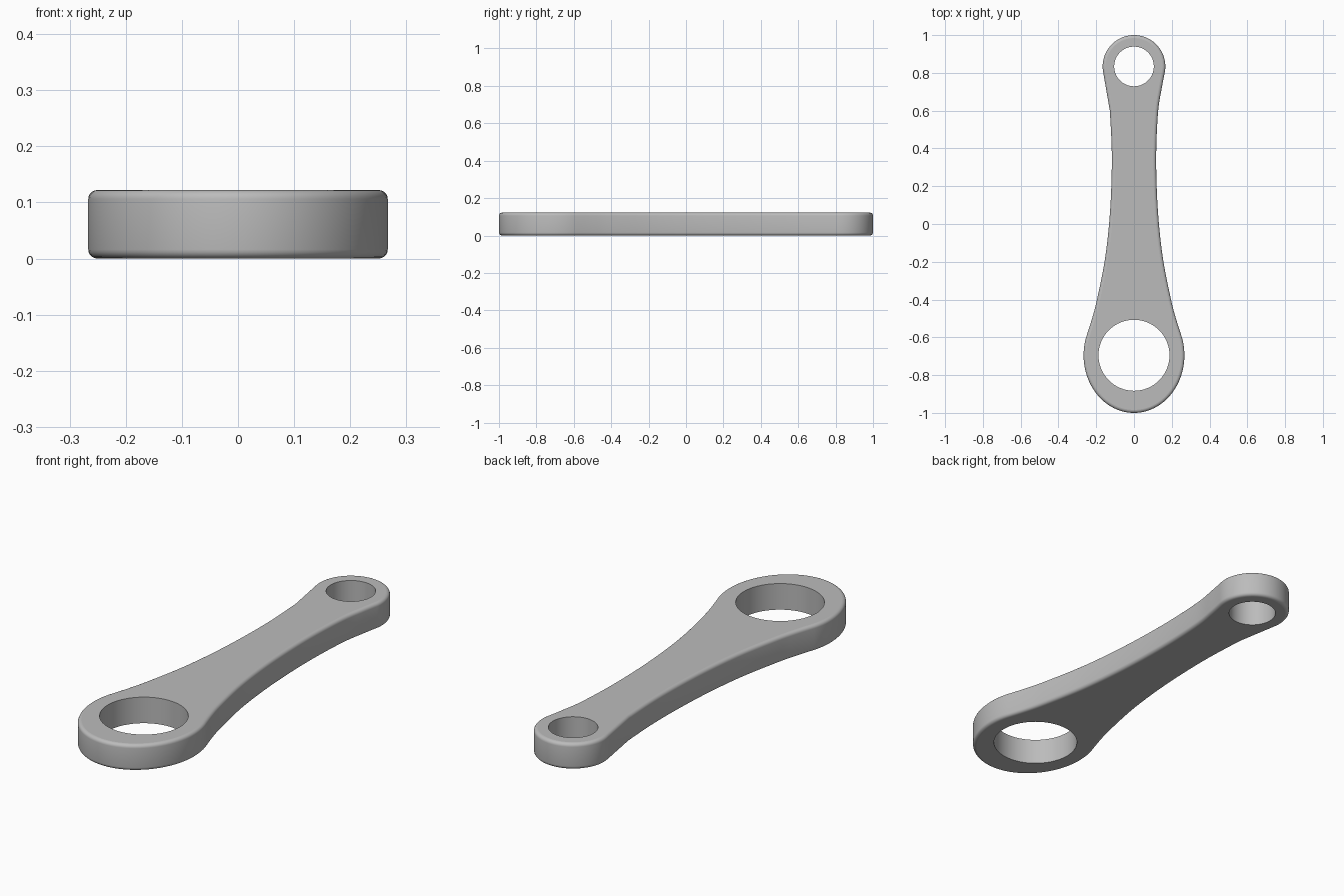
import bpy
import bmesh
from math import sin, cos, pi, radians
from mathutils import Vector

if "Cube" in bpy.data.objects:
    bpy.data.objects.remove(bpy.data.objects["Cube"], do_unlink=True)

HEIGHT = 0.122
ROUND = 0.016
BIG_Y, SMALL_Y = -0.695, 0.834
BIG_HOLE, SMALL_HOLE = 0.188, 0.105


def arc(cy, rx, ry, start, end, steps):
    """Points on an elliptical arc centred on the y axis."""
    angles = [radians(start + (end - start) * i / steps) for i in range(steps + 1)]
    return [Vector((rx * cos(a), cy + ry * sin(a))) for a in angles]


def spline(points, steps=6):
    """Smooth curve through the points."""
    pts = [points[0]] + points + [points[-1]]
    out = []
    for a, b, c, d in zip(pts, pts[1:], pts[2:], pts[3:]):
        for i in range(steps):
            t = i / steps
            out.append(0.5 * (2 * b + (c - a) * t + (2 * a - 5 * b + 4 * c - d) * t ** 2
                              + (3 * b - a - 3 * c + d) * t ** 3))
    return out + [points[-1]]


def inset(points, distance):
    """Move a counter-clockwise outline inward."""
    out = []
    for i, p in enumerate(points):
        tangent = (points[(i + 1) % len(points)] - points[i - 1]).normalized()
        out.append(p + Vector((-tangent.y, tangent.x)) * distance)
    return out


def add_ring(bm, points, z):
    return [bm.verts.new((p.x, p.y, z)) for p in points]


def bridge(bm, lower, upper):
    n = len(lower)
    for i in range(n):
        j = (i + 1) % n
        bm.faces.new((lower[i], lower[j], upper[j], upper[i])).smooth = True


# Outline: round big end, waisted shank, round small end
big_end = arc(BIG_Y, 0.267, 0.305, 162, 378, 56)
small_end = arc(SMALL_Y, 0.166, 0.166, -10, 190, 44)
waist = [Vector(p) for p in ((0.222, -0.5), (0.196, -0.4), (0.156, -0.2), (0.132, 0),
                             (0.12, 0.2), (0.118, 0.4), (0.128, 0.6))]
right_side = spline([big_end[-1]] + waist + [Vector((0.147, 0.72)), small_end[0]])
left_side = [Vector((-p.x, p.y)) for p in reversed(spline([big_end[-1]] + waist))]
outline = big_end[:-1] + right_side[:-1] + small_end + left_side[:-1]

# Body: stacked outlines give the rounded outer edges
bm = bmesh.new()
SEGMENTS = 5
levels = []
for i in range(SEGMENTS + 1):
    a = pi / 2 * i / SEGMENTS
    levels.append((ROUND * (1 - sin(a)), ROUND * (1 - cos(a))))
levels += [(d, HEIGHT - z) for d, z in reversed(levels)]
rings = [add_ring(bm, inset(outline, d), z) for d, z in levels]
for lower, upper in zip(rings, rings[1:]):
    bridge(bm, lower, upper)

# Bores: sharp-edged through holes
bottom_loops, top_loops = [rings[0]], [rings[-1]]
for cy, radius in ((BIG_Y, BIG_HOLE), (SMALL_Y, SMALL_HOLE)):
    circle = arc(cy, radius, radius, 0, 360, 64)[:-1]
    bottom, top = add_ring(bm, circle, 0), add_ring(bm, circle, HEIGHT)
    bridge(bm, bottom, top)
    bottom_loops.append(bottom)
    top_loops.append(top)

# Flat top and bottom around the bores
for loops, direction in ((bottom_loops, -1), (top_loops, 1)):
    edges = [bm.edges.get((a, b)) for loop in loops for a, b in zip(loop, loop[1:] + loop[:1])]
    bmesh.ops.triangle_fill(bm, edges=edges, use_beauty=True, normal=(0, 0, direction))
for face in bm.faces:
    if len({round(v.co.z, 4) for v in face.verts}) == 1:
        face.smooth = False
bmesh.ops.recalc_face_normals(bm, faces=bm.faces)

mesh = bpy.data.meshes.new("connecting_link")
bm.to_mesh(mesh)
bm.free()
link = bpy.data.objects.new("connecting_link", mesh)
bpy.context.collection.objects.link(link)

# Plain grey metal
grey = bpy.data.materials.new("plain_grey")
grey.use_nodes = True
colour = (0.5, 0.5, 0.5, 1)
grey.diffuse_color = colour
grey.node_tree.nodes["Principled BSDF"].inputs["Base Color"].default_value = colour
mesh.materials.append(grey)
